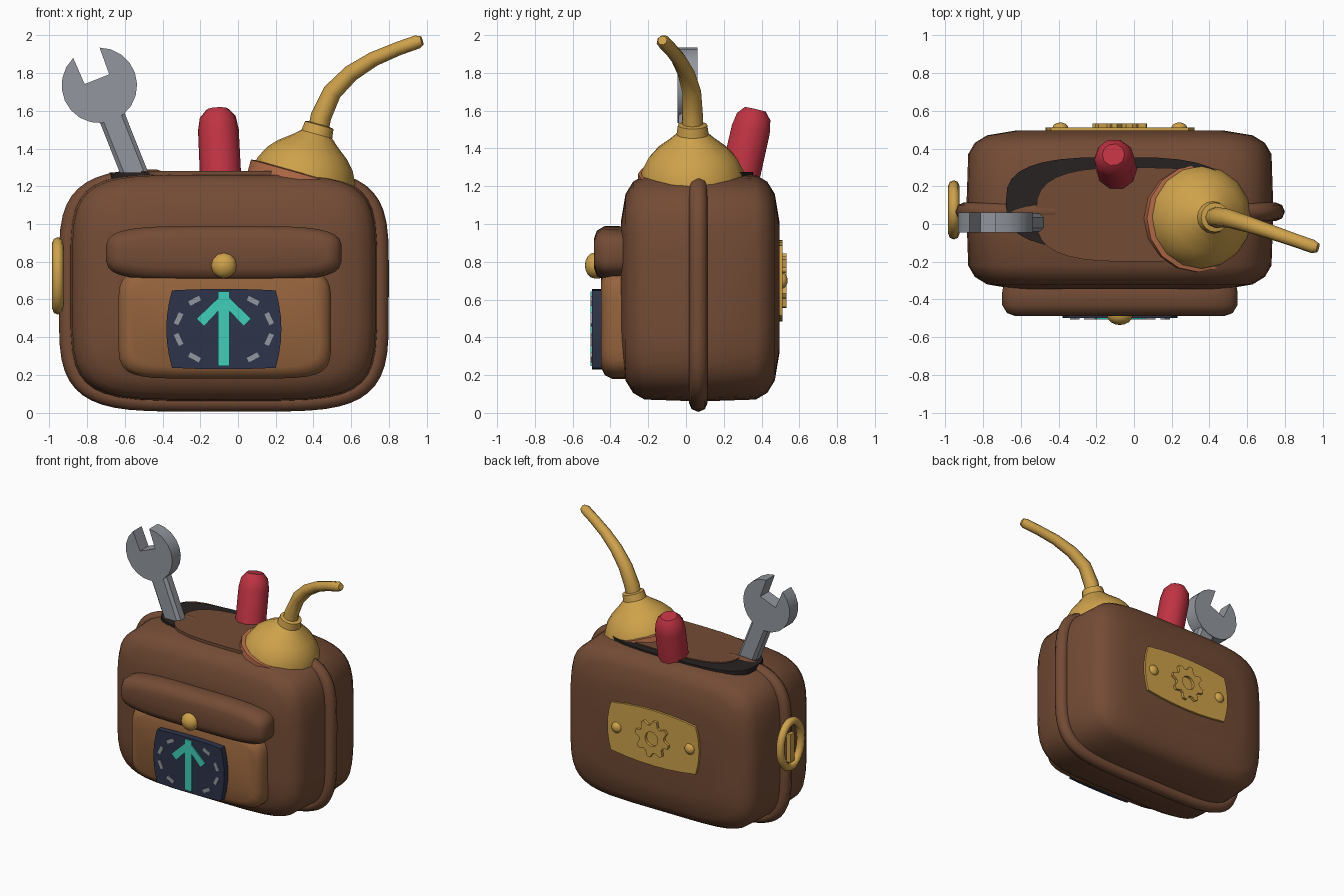
import bpy, bmesh, math
from mathutils import Vector, Matrix

if "Cube" in bpy.data.objects:
    bpy.data.objects.remove(bpy.data.objects["Cube"])

def material(name, rgb):
    m = bpy.data.materials.new(name)
    m.diffuse_color = (*rgb, 1)
    m.use_nodes = True
    m.node_tree.nodes["Principled BSDF"].inputs["Base Color"].default_value = m.diffuse_color
    return m

BROWN = material("brown leather", (0.175, 0.072, 0.036))
TAN = material("tan leather", (0.30, 0.125, 0.046))
BRASS = material("brass", (0.62, 0.36, 0.07))
COPPER = material("copper", (0.46, 0.15, 0.065))
STEEL = material("steel", (0.29, 0.31, 0.345))
RED = material("red", (0.52, 0.033, 0.055))
NAVY = material("navy", (0.027, 0.034, 0.068))
TEAL = material("teal", (0.05, 0.62, 0.49))
DARK = material("dark opening", (0.022, 0.016, 0.016))
CX = -0.075  # bag centre line

def finish(ob, mat, angle=40):
    ob.data.materials.clear()
    ob.data.materials.append(mat)
    bpy.ops.object.select_all(action='DESELECT')
    ob.select_set(True)
    bpy.context.view_layer.objects.active = ob
    bpy.ops.object.shade_smooth_by_angle(angle=math.radians(angle))
    return ob

def from_bm(name, bm, mat, angle=40):
    bmesh.ops.recalc_face_normals(bm, faces=bm.faces[:])
    me = bpy.data.meshes.new(name)
    bm.to_mesh(me)
    bm.free()
    ob = bpy.data.objects.new(name, me)
    bpy.context.collection.objects.link(ob)
    return finish(ob, mat, angle)

def loft(name, rings, mat, angle=40):
    """Skin a list of equal-length point rings and cap both ends."""
    bm = bmesh.new()
    vs = [[bm.verts.new(p) for p in r] for r in rings]
    n = len(rings[0])
    for a, b in zip(vs, vs[1:]):
        for i in range(n):
            j = (i + 1) % n
            bm.faces.new((a[i], a[j], b[j], b[i]))
    bm.faces.new(vs[0])
    bm.faces.new(vs[-1])
    return from_bm(name, bm, mat, angle)

def squircle(t, hw, hh, n):
    c, s = math.cos(t), math.sin(t)
    return (math.copysign(hw * abs(c) ** (2 / n), c),
            math.copysign(hh * abs(s) ** (2 / n), s))

def pillow(name, cx, cz, hw, hh, n, layers, mat, steps=32):
    """Bulging box in the xz plane; layers are (y, inset)."""
    rings = []
    for y, inset in layers:
        pts = [squircle(2 * math.pi * (i + 0.5) / steps, hw - inset, hh - inset, n) for i in range(steps)]
        rings.append([(cx + u, y, cz + v) for u, v in pts])
    return loft(name, rings, mat)

def prism(name, pts, y0, y1, mat, inner=None):
    """Extrude an xz outline along y, optionally with a matching hole outline."""
    if not inner:
        return loft(name, [[(x, y, z) for x, z in pts] for y in (y0, y1)], mat, 30)
    bm = bmesh.new()
    loops = [[bm.verts.new((x, y, z)) for x, z in p]
             for p, y in ((pts, y0), (pts, y1), (inner, y1), (inner, y0))]
    for k in range(4):
        a, b = loops[k], loops[(k + 1) % 4]
        for i in range(len(a)):
            j = (i + 1) % len(a)
            bm.faces.new((a[i], a[j], b[j], b[i]))
    return from_bm(name, bm, mat, 30)

def lathe(name, profile, base, axis, mat, sides, angle=40):
    """Revolve (radius, height) pairs around an axis through base."""
    rot = Vector((0, 0, 1)).rotation_difference(Vector(axis)).to_matrix()
    ring = lambda r, h: [Vector(base) + rot @ Vector((r * math.cos(2 * math.pi * i / sides),
                         r * math.sin(2 * math.pi * i / sides), h)) for i in range(sides)]
    return loft(name, [ring(r, h) for r, h in profile], mat, angle)

def tube(name, pts, radius, mat, scales=None, kind='POLY', closed=False):
    cu = bpy.data.curves.new(name, 'CURVE')
    cu.dimensions = '3D'
    cu.bevel_depth, cu.bevel_resolution, cu.use_fill_caps = radius, 2, True
    cu.resolution_u = 4
    sp = cu.splines.new(kind)
    sp.points.add(len(pts) - 1)
    for i, p in enumerate(pts):
        sp.points[i].co = (*p, 1)
        sp.points[i].radius = scales[i] if scales else 1
    sp.use_cyclic_u = closed
    ob = bpy.data.objects.new(name, cu)
    bpy.context.collection.objects.link(ob)
    bpy.ops.object.select_all(action='DESELECT')
    ob.select_set(True)
    bpy.context.view_layer.objects.active = ob
    bpy.ops.object.convert(target='MESH')
    return finish(bpy.context.view_layer.objects.active, mat, 50)

def bowed(cx, cz, hw, hh, bx, bz):
    """Rectangle outline whose sides bow outward by bx and bz."""
    pts = []
    for k in range(4):
        for i in range(6):
            s = -1 + i / 3
            b = 1 - s * s
            u, v = [(s * hw, -hh - bz * b), (hw + bx * b, s * hh),
                    (-s * hw, hh + bz * b), (-hw - bx * b, -s * hh)][k]
            pts.append((cx + u, cz + v))
    return pts

def dome(name, loc, r, depth, direction, mat):
    prof = [(r * math.cos(a), depth * math.sin(a)) for a in (0, 0.4, 0.8, 1.2, 1.5)]
    return lathe(name, [(r, -0.03)] + prof, loc, (0, direction, 0), mat, 12)

# Bag body, mirrored layers front to back
half = [(0.42, 0.26), (0.395, 0.11), (0.355, 0.045), (0.295, 0.01)]
layers = [(0.075 - d, i) for d, i in half] + [(0.075, 0)] + [(0.075 + d, i) for d, i in reversed(half)]
pillow("bag_body", CX, 0.665, 0.815, 0.605, 5, layers, BROWN, 40)

# Piping around the bag, open at the mouth
path = []
for i in range(49):
    u, v = squircle(math.radians(96 + 344 * i / 48), 0.825, 0.595, 5)
    path.append((CX + u, 0.065, 0.65 + v))
path.insert(0, (-0.39, 0.065, 1.265))
tube("piping", path, 0.05, BROWN, [0.5] + [1] * 49)

# Dark mouth and the lid covering most of it
def top_plate(name, cx, cy, hw, hh, z0, z1, mat):
    pts = [squircle(2 * math.pi * i / 32, hw, hh, 3) for i in range(32)]
    loft(name, [[(cx + u, cy + v, z) for u, v in pts] for z in (z0, z1)], mat)
top_plate("bag_mouth", -0.08, 0.11, 0.60, 0.245, 1.2, 1.274, DARK)
top_plate("mouth_lid", 0.01, 0.05, 0.53, 0.25, 1.2, 1.282, BROWN)

# Front pocket with flap and button
pillow("pocket", -0.07, 0.475, 0.565, 0.295, 6,
       [(-0.28, 0), (-0.39, 0), (-0.43, 0.02), (-0.45, 0.06)], TAN)
pillow("pocket_flap", CX, 0.845, 0.625, 0.145, 4,
       [(-0.30, 0.01), (-0.36, 0), (-0.43, 0), (-0.472, 0.025), (-0.488, 0.07)], BROWN)
dome("flap_button", (CX, -0.485, 0.78), 0.068, 0.05, -1, BRASS)

# Dial screen with arrow and ticks
prism("dial_screen", bowed(CX, 0.443, 0.275, 0.205, 0.03, 0.008), -0.498, -0.42, NAVY)
arrow = [(0.03, -0.195), (0.03, 0.095), (0.105, 0.015), (0.145, 0.055), (0.03, 0.165), (0.03, 0.2)]
arrow += [(-x, z) for x, z in reversed(arrow)]
prism("dial_arrow", [(CX + x, 0.443 + z) for x, z in arrow], -0.506, -0.497, TEAL)
for sx in (1, -1):
    for sz in (1, -1):
        for ox, oz, ang in ((0.155, 0.15, -28), (0.24, 0.055, -65)):
            m = Matrix.Rotation(math.radians(ang), 2)
            pts = [m @ Vector(p) for p in ((-0.032, -0.013), (0.032, -0.013), (0.032, 0.013), (-0.032, 0.013))]
            prism("dial_tick", [(CX + sx * (ox + p.x), 0.443 + sz * (oz + p.y)) for p in pts],
                  -0.505, -0.497, STEEL)

# Back plate with gear and rivets
prism("back_plate", bowed(CX, 0.70, 0.365, 0.185, 0.03, 0.03), 0.47, 0.512, BRASS)
outer, hole = [], []
for i in range(32):
    a = 2 * math.pi * (i + 0.5) / 32
    r = 0.145 if i % 4 < 2 else 0.108
    outer.append((CX + r * math.cos(a), 0.70 + r * math.sin(a)))
    hole.append((CX + 0.055 * math.cos(a), 0.70 + 0.055 * math.sin(a)))
prism("gear_emblem", outer, 0.505, 0.533, BRASS, hole)
for s in (-1, 1):
    dome("plate_rivet", (CX + s * 0.315, 0.51, 0.70), 0.042, 0.028, 1, BRASS)

# Side ring with its bar
ring = [(-0.955, 0.075 + 0.127 * math.cos(a), 0.725 + 0.175 * math.sin(a))
        for a in (2 * math.pi * i / 24 for i in range(24))]
tube("side_ring", ring, 0.03, BRASS, closed=True)
prism("ring_bar", bowed(-0.94, 0.70, 0.03, 0.11, 0, 0), 0.05, 0.10, BRASS)

# Wrench: open-jaw head and tapered handle
def wrench_xz(v, u):
    return (-0.735 + 0.93 * v - 0.37 * u, 1.735 + 0.37 * v + 0.93 * u)
arc = [math.radians(112 + 316 * i / 18) for i in range(19)]
head = [(-0.07, 0.035)] + [(0.2 * math.cos(a), 0.2 * math.sin(a)) for a in arc] + [(0.07, 0.035)]
prism("wrench_head", [wrench_xz(*p) for p in head], -0.045, 0.06, STEEL)
grip = [(-0.05, -0.04), (-0.07, -0.02), (-0.07, 0.035), (-0.05, 0.055),
        (0.05, 0.055), (0.07, 0.035), (0.07, -0.02), (0.05, -0.04)]
rings = []
for u in (-0.15, -0.62):
    rings.append([(wrench_xz(v, u)[0], y, wrench_xz(v, u)[1]) for v, y in grip])
loft("wrench_handle", rings, STEEL, 30)

# Screwdriver grip
lathe("screwdriver_grip", [(0.11, 0), (0.108, 0.42), (0.095, 0.49), (0.06, 0.53)],
      (-0.085, 0.25, 1.09), (-0.045, 0.22, 0.97), RED, 10)

# Oil can: domed body, band and curved spout
can_axis = (0.27, 0, 0.963)
lathe("oil_can_body", [(0.25, -0.12), (0.278, 0.0), (0.268, 0.05), (0.235, 0.115), (0.19, 0.165),
                       (0.125, 0.215), (0.085, 0.25), (0.078, 0.30), (0.06, 0.305)],
      (0.35, 0.035, 1.235), can_axis, BRASS, 16)
lathe("oil_can_band", [(0.265, -0.04), (0.285, -0.035), (0.285, 0.03), (0.265, 0.035)],
      (0.335, 0.03, 1.235), can_axis, COPPER, 16)
tube("oil_can_spout", [(0.42, 0.035, 1.47), (0.44, 0.035, 1.57), (0.50, 0.03, 1.70), (0.60, 0.0, 1.80),
                       (0.72, -0.04, 1.875), (0.85, -0.085, 1.93), (0.95, -0.12, 1.965), (0.975, -0.125, 1.972)],
     0.05, BRASS, [1.1, 1.1, 1, 0.9, 0.8, 0.74, 0.74, 0.5])
